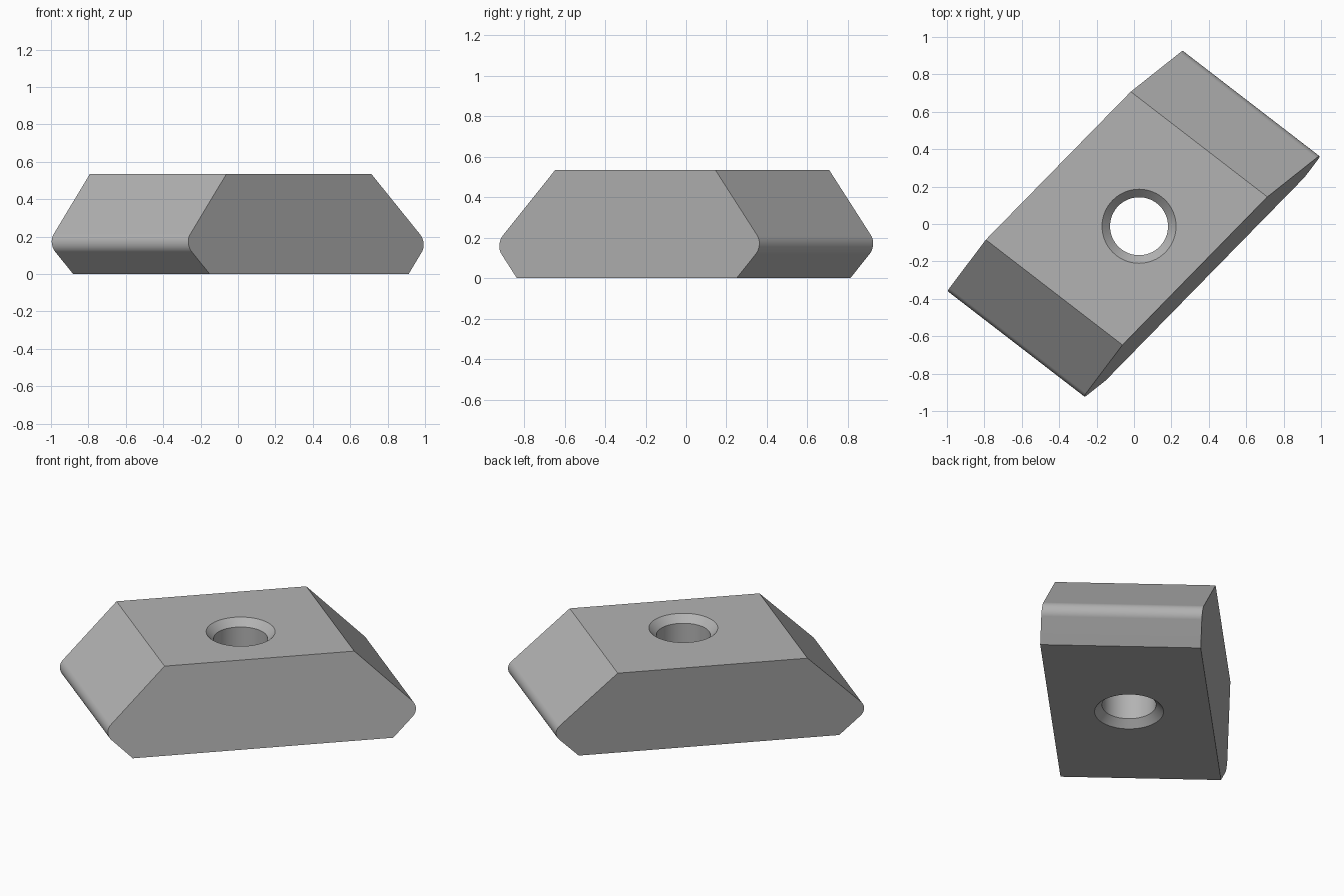
import bpy
import bmesh
from math import sin, cos, pi, radians
from mathutils import Vector

cube = bpy.data.objects.get("Cube")
if cube:
    bpy.data.objects.remove(cube, do_unlink=True)

HEIGHT = 0.535
HALF_WIDTH = 0.461
HOLE_CENTRE = Vector((0.027, -0.012, 0))
LONG = Vector((0.61, 0.792, 0))     # direction along the block
CROSS = Vector((0.792, -0.61, 0))   # direction across the block

# Plain grey finish
grey = bpy.data.materials.new("grey metal")
grey.use_nodes = True
colour = (0.45, 0.45, 0.45, 1)
grey.diffuse_color = colour
grey.node_tree.nodes["Principled BSDF"].inputs["Base Color"].default_value = colour


def make_object(name, bm):
    bmesh.ops.recalc_face_normals(bm, faces=bm.faces)
    mesh = bpy.data.meshes.new(name)
    bm.to_mesh(mesh)
    bm.free()
    mesh.materials.append(grey)
    obj = bpy.data.objects.new(name, mesh)
    bpy.context.collection.objects.link(obj)
    return obj


def loft(name, rings):
    """Join matching rings of points and cap both ends."""
    bm = bmesh.new()
    loops = [[bm.verts.new(p) for p in ring] for ring in rings]
    count = len(loops[0])
    for a, b in zip(loops, loops[1:]):
        for i in range(count):
            j = (i + 1) % count
            bm.faces.new((a[i], a[j], b[j], b[i]))
    bm.faces.new(loops[0])
    bm.faces.new(loops[-1])
    return make_object(name, bm)


# Block profile: 45 degree ends meeting in a rounded nose
nose_u, nose_z, radius = 0.828, 0.165, 0.065
half = [(0.755, 0)]
for i in range(13):
    a = radians(-45 + 90 * i / 12)
    half.append((nose_u + radius * cos(a), nose_z + radius * sin(a)))
half.append((0.55, HEIGHT))
profile = half + [(-u, z) for u, z in reversed(half)]


def place(u, z, side):
    # The two long sides lean and run slightly askew
    v = 0.119 * u - 0.13 * z + 0.0195 + side * HALF_WIDTH
    return LONG * u + CROSS * v + Vector((0, 0, z))


block = loft("slot_block", [[place(u, z, s) for u, z in profile] for s in (-1, 1)])

# Bore with a chamfer at both ends
bore_r, rim_r, chamfer, over = 0.155, 0.198, 0.043, 0.02
levels = [(rim_r + over, -over), (bore_r, chamfer),
          (bore_r, HEIGHT - chamfer), (rim_r + over, HEIGHT + over)]
rings = [[HOLE_CENTRE + Vector((r * cos(2 * pi * i / 64), r * sin(2 * pi * i / 64), z))
          for i in range(64)] for r, z in levels]
cutter = loft("bore_cutter", rings)
cutter.hide_render = True

bore = block.modifiers.new("bore", "BOOLEAN")
bore.operation = "DIFFERENCE"
bore.solver = "EXACT"
bore.object = cutter

bpy.ops.object.select_all(action="DESELECT")
block.select_set(True)
bpy.context.view_layer.objects.active = block
bpy.ops.object.modifier_apply(modifier="bore")
bpy.data.objects.remove(cutter, do_unlink=True)

# Smooth the nose and bore, keep the flats crisp
bpy.ops.object.shade_smooth_by_angle(angle=radians(30))
weighted = block.modifiers.new("crisp flats", "WEIGHTED_NORMAL")
weighted.keep_sharp = True
